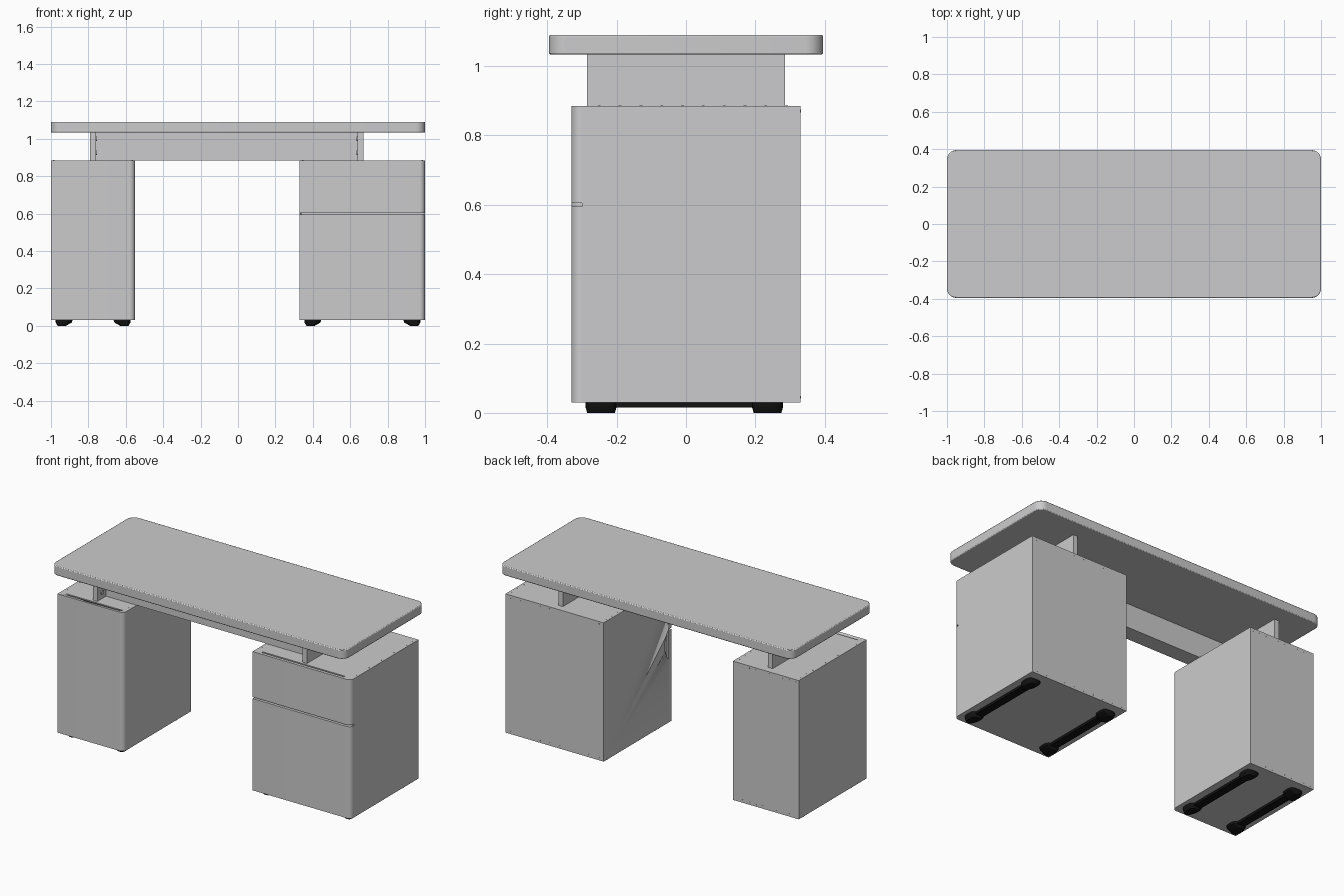
import bpy, bmesh, math
from mathutils import Matrix, Vector

if "Cube" in bpy.data.objects:
    bpy.data.objects.remove(bpy.data.objects["Cube"])


def material(name, rgb):
    m = bpy.data.materials.new(name)
    m.diffuse_color = (*rgb, 1)
    m.use_nodes = True
    m.node_tree.nodes["Principled BSDF"].inputs["Base Color"].default_value = m.diffuse_color
    return m


GREY = material("light grey", (0.6, 0.6, 0.61))
BLACK = material("black", (0.006, 0.006, 0.006))


def finish(name, bm, mat, smooth=True):
    bmesh.ops.recalc_face_normals(bm, faces=bm.faces)
    mesh = bpy.data.meshes.new(name)
    bm.to_mesh(mesh)
    bm.free()
    mesh.materials.append(mat)
    ob = bpy.data.objects.new(name, mesh)
    bpy.context.collection.objects.link(ob)
    if smooth:
        bpy.ops.object.select_all(action='DESELECT')
        ob.select_set(True)
        bpy.context.view_layer.objects.active = ob
        bpy.ops.object.shade_smooth_by_angle(angle=math.radians(35))
    return ob


def prism(name, pts, z0, z1, mat=GREY):
    """Extrude a flat outline upwards from z0 to z1."""
    bm = bmesh.new()
    face = bm.faces.new([bm.verts.new((x, y, z0)) for x, y in pts])
    ext = bmesh.ops.extrude_face_region(bm, geom=[face])
    bmesh.ops.translate(bm, vec=(0, 0, z1 - z0),
                        verts=[v for v in ext["geom"] if isinstance(v, bmesh.types.BMVert)])
    return finish(name, bm, mat)


def outline(x0, x1, y0, y1, radii=(0, 0, 0, 0), steps=8):
    """Rectangle with one radius per corner: front left, front right, back right, back left."""
    pts = []
    corners = ((x0, y0, 1, 1), (x1, y0, -1, 1), (x1, y1, -1, -1), (x0, y1, 1, -1))
    for i, ((x, y, sx, sy), r) in enumerate(zip(corners, radii)):
        if r == 0:
            pts.append((x, y))
            continue
        for k in range(steps + 1):
            a = math.pi * (1 + i / 2 + k / steps / 2)
            pts.append((x + sx * r + r * math.cos(a), y + sy * r + r * math.sin(a)))
    return pts


def box(name, x0, x1, y0, y1, z0, z1, mat=GREY):
    return prism(name, outline(x0, x1, y0, y1), z0, z1, mat)


def cut(ob, cutter):
    cutter.hide_render = True
    cutter.hide_viewport = True
    cutter.display_type = 'WIRE'
    mod = ob.modifiers.new("cut", 'BOOLEAN')
    mod.operation = 'DIFFERENCE'
    mod.solver = 'EXACT'
    mod.object = cutter


def cylinder(bm, centre, axis, r, depth, segments=8):
    rot = Vector((0, 0, 1)).rotation_difference(Vector(axis)).to_matrix().to_4x4()
    bmesh.ops.create_cone(bm, cap_ends=True, segments=segments, radius1=r, radius2=r,
                          depth=depth, matrix=Matrix.Translation(centre) @ rot)


# Desktop with rounded corners and softened rims
top = prism("desktop", outline(-1, 1, -0.395, 0.395, (0.05,) * 4), 1.033, 1.09)
bev = top.modifiers.new("soft rim", 'BEVEL')
bev.width, bev.segments, bev.limit_method = 0.005, 2, 'ANGLE'

# Upright plates carrying the desktop, and the beam between them
box("left_support_plate", -0.79, -0.76, -0.285, 0.285, 0.885, 1.033)
box("right_support_plate", 0.64, 0.67, -0.285, 0.285, 0.885, 1.033)
box("cross_beam", -0.76, 0.64, -0.20, -0.10, 0.885, 1.033)
bm = bmesh.new()
for x in (-0.757, 0.637):
    for z in (0.925, 1.0):
        cylinder(bm, (x, -0.24, z), (1, 0, 0), 0.012, 0.006, 12)
finish("support_bolts", bm, GREY)


def front_panel(name, x0, x1, z0, z1):
    """Door or drawer front: outer right edge rounded, finger slot behind its top edge."""
    ob = prism(name, outline(x0, x1, -0.33, -0.3, (0, 0.029, 0, 0)), z0, z1)
    cut(ob, box(name + "_slot_cutter", x0 + 0.05, x1 - 0.06, -0.311, -0.29, z1 - 0.03, z1 + 0.01))


def skid(name, x, out):
    """Black floor rail: a slim bar with two tapered pads leaning outwards."""
    bm = bmesh.new()
    for y in (-0.245, 0.235):
        verts = []
        for z, rx, ry, dx in ((0.03, 0.045, 0.045, 0), (0.018, 0.043, 0.045, 0.002),
                              (0, 0.022, 0.04, 0.012)):
            for k in range(20):
                a = math.tau * k / 20
                c, s = math.cos(a), math.sin(a)
                # squarish oval
                px = math.copysign(abs(c) ** 0.6, c) * rx
                py = math.copysign(abs(s) ** 0.6, s) * ry
                verts.append(bm.verts.new((x + out * dx + px, y + py, z)))
        bmesh.ops.convex_hull(bm, input=verts)
    bmesh.ops.create_cube(bm, size=1, matrix=Matrix.Translation((x, -0.005, 0.0225))
                          @ Matrix.Diagonal((0.05, 0.42, 0.015, 1)))
    finish(name, bm, BLACK)


def cabinet(side, x0, x1):
    # Body
    body = box(side + "_cabinet_body", x0, x1, -0.3, 0.33, 0.03, 0.885)
    # Floor rails
    skid(side + "_cabinet_left_skid", x0 + 0.07, -1)
    skid(side + "_cabinet_right_skid", x1 - 0.07, 1)
    # Rows of tiny fixings on the top and back
    bm = bmesh.new()
    for k in range(10):
        t = (k + 0.5) / 10
        x, y = x0 + (x1 - x0) * t, -0.28 + 0.6 * t
        for z in (0.045, 0.87):
            cylinder(bm, (x, 0.33, z), (0, 1, 0), 0.004, 0.002)
        for xe in (x0 + 0.015, x1 - 0.015):
            cylinder(bm, (xe, y, 0.885), (0, 0, 1), 0.004, 0.002)
    finish(side + "_cabinet_fixings", bm, GREY)
    return body


# Left cabinet with one door
cabinet("left", -1, -0.55)
front_panel("left_door", -1, -0.55, 0.03, 0.885)

# Right cabinet with two drawers and a shallow scoop on its inner side
body = cabinet("right", 0.33, 1)
front_panel("lower_drawer", 0.33, 1, 0.03, 0.595)
front_panel("upper_drawer", 0.33, 1, 0.605, 0.885)
bm = bmesh.new()
cylinder(bm, (0.33, -0.398, 0.51), (1, 0, 0), 0.133, 0.02, 48)
cut(body, finish("scoop_cutter", bm, GREY))
